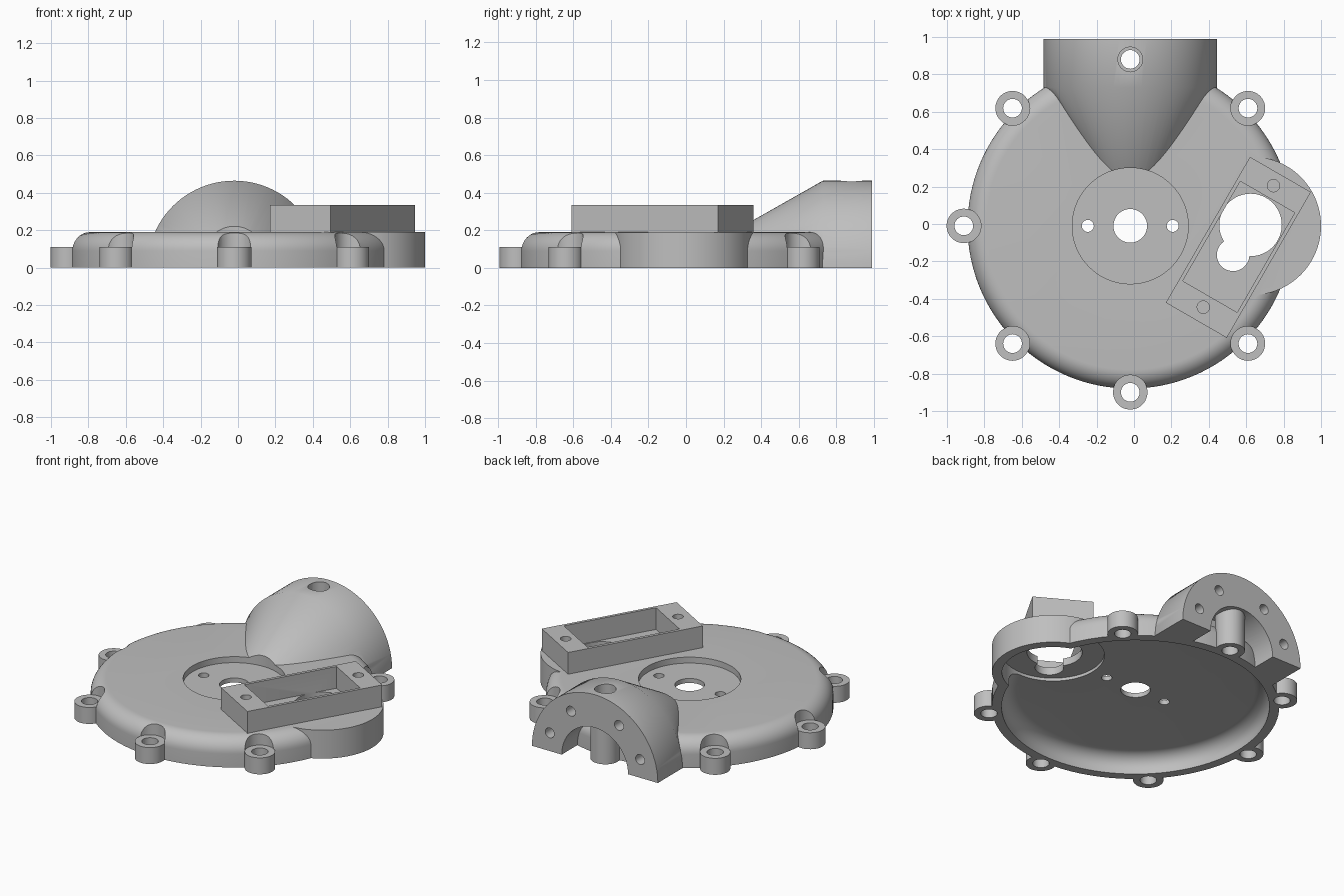
import bpy, bmesh
from math import sin, cos, pi, radians
from mathutils import Matrix, Vector

cube = bpy.data.objects.get("Cube")
if cube:
    bpy.data.objects.remove(cube)

CX, CY = -0.02, -0.01          # centre of the round housing
POD = (0.63, -0.01)            # centre of the side pod
LOW = -0.1                     # solids start below the floor, trimmed flat later

grey = bpy.data.materials.new("plain grey")
grey.use_nodes = True
grey.diffuse_color = (0.52, 0.52, 0.52, 1)
grey.node_tree.nodes["Principled BSDF"].inputs["Base Color"].default_value = grey.diffuse_color


def make(name, bm):
    bmesh.ops.recalc_face_normals(bm, faces=bm.faces)
    mesh = bpy.data.meshes.new(name)
    bm.to_mesh(mesh)
    bm.free()
    mesh.materials.append(grey)
    ob = bpy.data.objects.new(name, mesh)
    bpy.context.collection.objects.link(ob)
    return ob


def lathe(name, profile, matrix, segs=48):
    """Closed solid turned from (radius, height) points."""
    bm = bmesh.new()
    rings = [[bm.verts.new((r * cos(2 * pi * i / segs), r * sin(2 * pi * i / segs), h))
              for i in range(segs)] for r, h in profile]
    for a, b in zip(rings, rings[1:]):
        for i in range(segs):
            j = (i + 1) % segs
            bm.faces.new((a[i], a[j], b[j], b[i]))
    bm.faces.new(rings[0])
    bm.faces.new(rings[-1])
    bm.transform(matrix)
    return make(name, bm)


def cylinder(name, x, y, r, z0, z1, segs=48):
    return lathe(name, [(r, z0), (r, z1)], Matrix.Translation((x, y, 0)), segs)


def box(name, centre, size, angle=0):
    bm = bmesh.new()
    bmesh.ops.create_cube(bm, size=1)
    bm.transform(Matrix.Translation(centre) @ Matrix.Rotation(angle, 4, 'Z')
                 @ Matrix.Diagonal((*size, 1)))
    return make(name, bm)


def combine(target, tool, operation):
    """Apply a boolean and throw the tool away."""
    mod = target.modifiers.new("boolean", 'BOOLEAN')
    mod.operation, mod.solver, mod.object = operation, 'EXACT', tool
    bpy.context.view_layer.update()
    graph = bpy.context.evaluated_depsgraph_get()
    mesh = bpy.data.meshes.new_from_object(target.evaluated_get(graph))
    target.modifiers.clear()
    target.data = mesh
    bpy.data.objects.remove(tool)


def add(target, tool):
    combine(target, tool, 'UNION')


def cut(target, tool):
    combine(target, tool, 'DIFFERENCE')


def rounded(radius, bottom, top, fillet, steps=10):
    arc = [(radius - fillet + fillet * cos(t), top - fillet + fillet * sin(t))
           for t in (pi / 2 * k / steps for k in range(steps + 1))]
    return [(radius, bottom)] + arc


# Domed round housing and side pod
centre = Matrix.Translation((CX, CY, 0))
housing = lathe("housing", rounded(0.87, LOW, 0.19, 0.1), centre, 128)
add(housing, cylinder("pod", *POD, 0.37, LOW, 0.1895, 96))

# Screw lugs around the rim, with clearance above each
lugs = [(CX + 0.89 * cos(radians(a)), CY + 0.89 * sin(radians(a)))
        for a in (45, 135, 180, 225, 270, 315)]
for x, y in lugs:
    cut(housing, cylinder("clearance", x, y, 0.092, 0.11, 0.5))
    add(housing, cylinder("lug", x, y, 0.092, LOW, 0.11))

# Outlet neck: cone running into a half pipe along y
along_y = Matrix.Translation((CX, 0, 0)) @ Matrix.Rotation(-pi / 2, 4, 'X')
neck = lathe("neck", [(0.108, 0.1), (0.465, 0.73), (0.465, 0.99)], along_y, 96)
cut(neck, lathe("bore", [(0.245, 0.78), (0.245, 1.2)], along_y, 64))
for a in (20, 60, 120, 160):
    offset = Vector((0.355 * cos(radians(a)), 0, 0.355 * sin(radians(a))))
    cut(neck, lathe("flange_hole", [(0.033, 0.85), (0.033, 1.1)],
                    Matrix.Translation(offset) @ along_y, 24))
add(housing, neck)
add(housing, cylinder("neck_post", CX, 0.88, 0.09, LOW, 0.32))

# Hollow underside
cut(housing, lathe("cavity", rounded(0.81, -0.3, 0.12, 0.09), centre, 128))
cut(housing, cylinder("pod_cavity", *POD, 0.31, -0.3, 0.14, 96))

# Central recess with shaft and screw holes
cut(housing, cylinder("recess", CX, CY, 0.31, 0.15, 1, 96))
for dx, r in ((0, 0.09), (-0.227, 0.032), (0.227, 0.032)):
    cut(housing, cylinder("hub_hole", CX + dx, CY, r, -0.3, 0.3))

# Holes through lugs and neck post
for x, y in lugs + [(CX, 0.88)]:
    cut(housing, cylinder("screw_hole", x, y, 0.05, -0.3, 1, 32))
cut(housing, cylinder("counterbore", CX, 0.88, 0.066, 0.3, 1, 32))

# Keyhole opening in the pod
cut(housing, cylinder("large_opening", 0.623, -0.005, 0.167, -0.3, 0.3, 64))
cut(housing, cylinder("small_opening", 0.53, -0.165, 0.087, -0.3, 0.3))

# Flat underside
cut(housing, box("trim", (0, 0, -0.5), (3, 3, 1)))

# Slanted rectangular mounting frame
tilt = radians(60)
frame = box("mounting_frame", (0.558, -0.125, 0.2575), (0.9, 0.376, 0.155), tilt)
cut(frame, box("pocket", (0.56, -0.122, 0.3), (0.615, 0.336, 0.6), tilt))
for s in (-1, 1):
    cut(frame, cylinder("frame_hole", 0.558 + s * 0.375 * cos(tilt),
                        -0.12 + s * 0.375 * sin(tilt), 0.033, 0.22, 0.6, 24))
add(housing, frame)

# Smooth shading with crisp edges
bpy.ops.object.select_all(action='DESELECT')
housing.select_set(True)
bpy.context.view_layer.objects.active = housing
bpy.ops.object.shade_smooth_by_angle(angle=radians(30))
